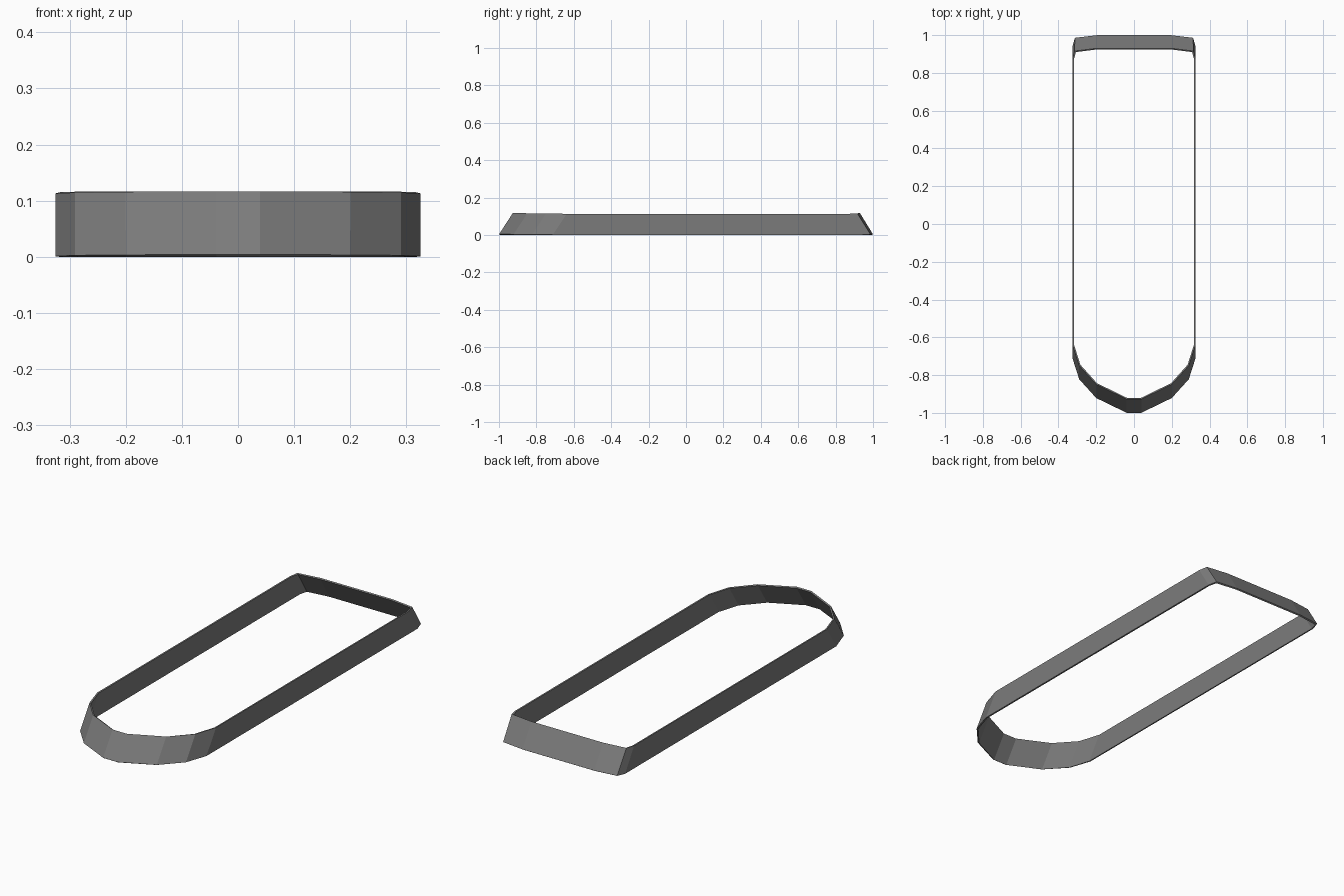
import bpy, bmesh

if "Cube" in bpy.data.objects:
    bpy.data.objects.remove(bpy.data.objects["Cube"])

# Half outline of the inner wall at ground level, front to back
half = [(0.038, -0.993), (0.196, -0.916), (0.284, -0.818), (0.318, -0.710),
        (0.318, 0.940), (0.308, 0.979), (0.196, 0.993)]
outline = half + [(-x, y) for x, y in reversed(half)]

HEIGHT, THICKNESS = 0.1125, 0.0075


def lean(x, y):
    """Top edge: both ends lean inward, sides stay upright."""
    return (x, y + (0.073 if y < 0 else -0.069), HEIGHT)


# Single band of flat panels
bm = bmesh.new()
low = [bm.verts.new((x, y, 0)) for x, y in outline]
high = [bm.verts.new(lean(x, y)) for x, y in outline]
n = len(outline)
for i in range(n):
    j = (i + 1) % n
    bm.faces.new((low[i], low[j], high[j], high[i]))

mesh = bpy.data.meshes.new("sloped_rim_band")
bm.to_mesh(mesh)
bm.free()
band = bpy.data.objects.new("sloped_rim_band", mesh)
bpy.context.collection.objects.link(band)

# Dark grey finish
dark = bpy.data.materials.new("dark_grey")
dark.diffuse_color = (0.2, 0.2, 0.2, 1)
dark.use_nodes = True
dark.node_tree.nodes["Principled BSDF"].inputs["Base Color"].default_value = dark.diffuse_color
mesh.materials.append(dark)

# Wall thickness grows outward, tilting the rims at the leaning ends
wall = band.modifiers.new("wall", 'SOLIDIFY')
wall.thickness = THICKNESS
wall.offset = 1
wall.use_even_offset = True
